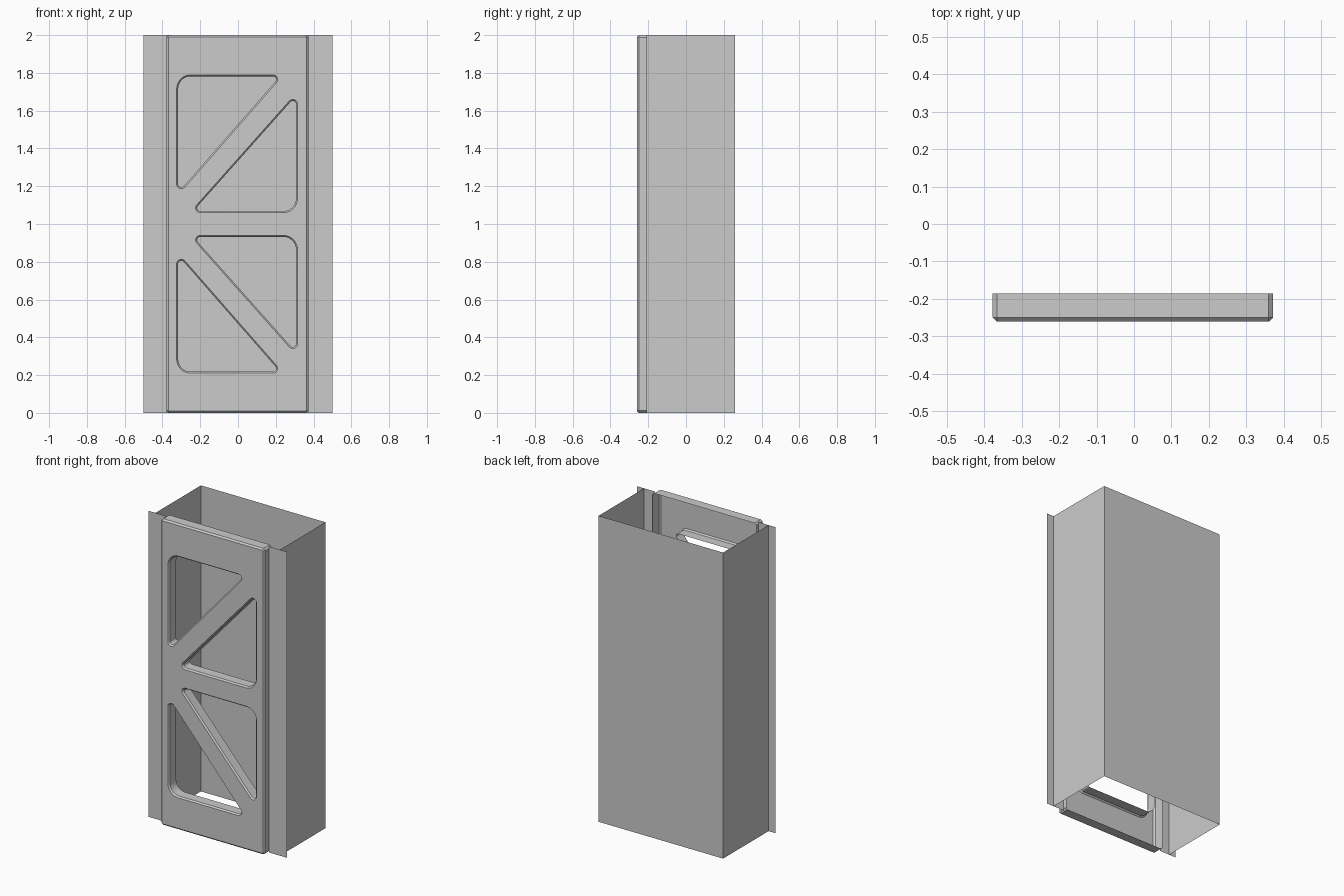
import bpy, bmesh, math
from mathutils import Vector

if "Cube" in bpy.data.objects:
    bpy.data.objects.remove(bpy.data.objects["Cube"])

H = 2.0
FRONT, CHAMFER_Y, FLANGE, INNER, BACK = -0.26, -0.25, -0.21, -0.186, 0.26


def finish(name, bm):
    mesh = bpy.data.meshes.new(name)
    bm.to_mesh(mesh)
    bm.free()
    ob = bpy.data.objects.new(name, mesh)
    bpy.context.collection.objects.link(ob)
    return ob


def strip(name, path):
    """Sheet metal strip: an (x, y) path extruded to full height."""
    bm = bmesh.new()
    cols = [(bm.verts.new((x, y, 0)), bm.verts.new((x, y, H))) for x, y in path]
    for a, b in zip(cols, cols[1:]):
        bm.faces.new((a[0], b[0], b[1], a[1]))
    return finish(name, bm)


def rounded(corners, radii, segs, inset=0.0):
    """Rounded polygon; inset keeps the arc centres and changes the radius."""
    pts = []
    n = len(corners)
    for i, r in enumerate(radii):
        p = Vector(corners[i])
        a = (Vector(corners[i - 1]) - p).normalized()
        b = (Vector(corners[(i + 1) % n]) - p).normalized()
        half = a.angle(b) / 2
        bis = (a + b).normalized()
        c = p + bis * (r / math.sin(half))
        t0 = p + a * (r / math.tan(half)) - c
        t1 = p + b * (r / math.tan(half)) - c
        sweep = t0.angle_signed(t1)
        for k in range(segs + 1):
            ang = -sweep * k / segs
            d = Vector((t0.x * math.cos(ang) - t0.y * math.sin(ang),
                        t0.x * math.sin(ang) + t0.y * math.cos(ang)))
            pts.append(c + d * ((r - inset) / r))
    return pts


# Housing: back and side walls, then the two front flanges
strip("housing", [(-0.45, FLANGE), (-0.45, BACK), (0.45, BACK), (0.45, FLANGE)])
strip("left_flange", [(-0.5, FLANGE), (-0.378, FLANGE)])
strip("right_flange", [(0.372, FLANGE), (0.5, FLANGE)])

# Front panel: open-backed pan with chamfered rim and lipped triangular windows
bm = bmesh.new()
face_edges = []


def add_rings(rings):
    """Link (points, y) rings with quads; the first ring borders the front face."""
    loops = [[bm.verts.new((p.x, y, p.y)) for p in pts] for pts, y in rings]
    n = len(loops[0])
    for lo, hi in zip(loops, loops[1:]):
        for i in range(n):
            j = (i + 1) % n
            bm.faces.new((lo[i], lo[j], hi[j], hi[i]))
    face_edges.extend(bm.edges.get((loops[0][i], loops[0][(i + 1) % n])) for i in range(n))


rim = [(-0.378, 0), (0.372, 0), (0.372, H), (-0.378, H)]
full = rounded(rim, [0.012] * 4, 1)
add_rings([(rounded(rim, [0.012] * 4, 1, 0.01), FRONT), (full, CHAMFER_Y), (full, INNER)])

windows = [[(-0.325, 1.79), (0.24, 1.79), (-0.325, 1.145)],
           [(0.315, 1.06), (-0.255, 1.06), (0.315, 1.70)]]
for tri in windows:
    for flip in (False, True):
        corners = [(x, H - z if flip else z) for x, z in tri]
        radii = [0.075, 0.025, 0.025]
        small = rounded(corners, radii, 8, -0.0)
        # the lip sits slightly inside the opening in the face
        lip_tri = rounded(corners, radii, 8, 0.0)
        centre = None
        lip = []
        n = len(corners)
        # offset the outline inward along its normals
        for i, p in enumerate(small):
            t = (small[(i + 1) % len(small)] - p).normalized()
            s = (p - small[i - 1]).normalized()
            nrm = (Vector((-t.y, t.x)) + Vector((-s.y, s.x))).normalized()
            mid = sum((Vector(c) for c in corners), Vector((0, 0))) / n
            if nrm.dot(mid - p) < 0:
                nrm = -nrm
            lip.append(p + nrm * 0.008)
        add_rings([(small, FRONT), (lip, CHAMFER_Y), (lip, INNER)])

bmesh.ops.triangle_fill(bm, use_beauty=True, edges=face_edges, normal=(0, -1, 0))
bmesh.ops.recalc_face_normals(bm, faces=bm.faces[:])
if sum(f.normal.y * f.calc_area() for f in bm.faces) > 0:
    bmesh.ops.reverse_faces(bm, faces=bm.faces[:])
panel = finish("front_panel", bm)

# Smooth window corners, crisp folds
bpy.context.view_layer.objects.active = panel
panel.select_set(True)
bpy.ops.object.shade_smooth_by_angle(angle=math.radians(30))
